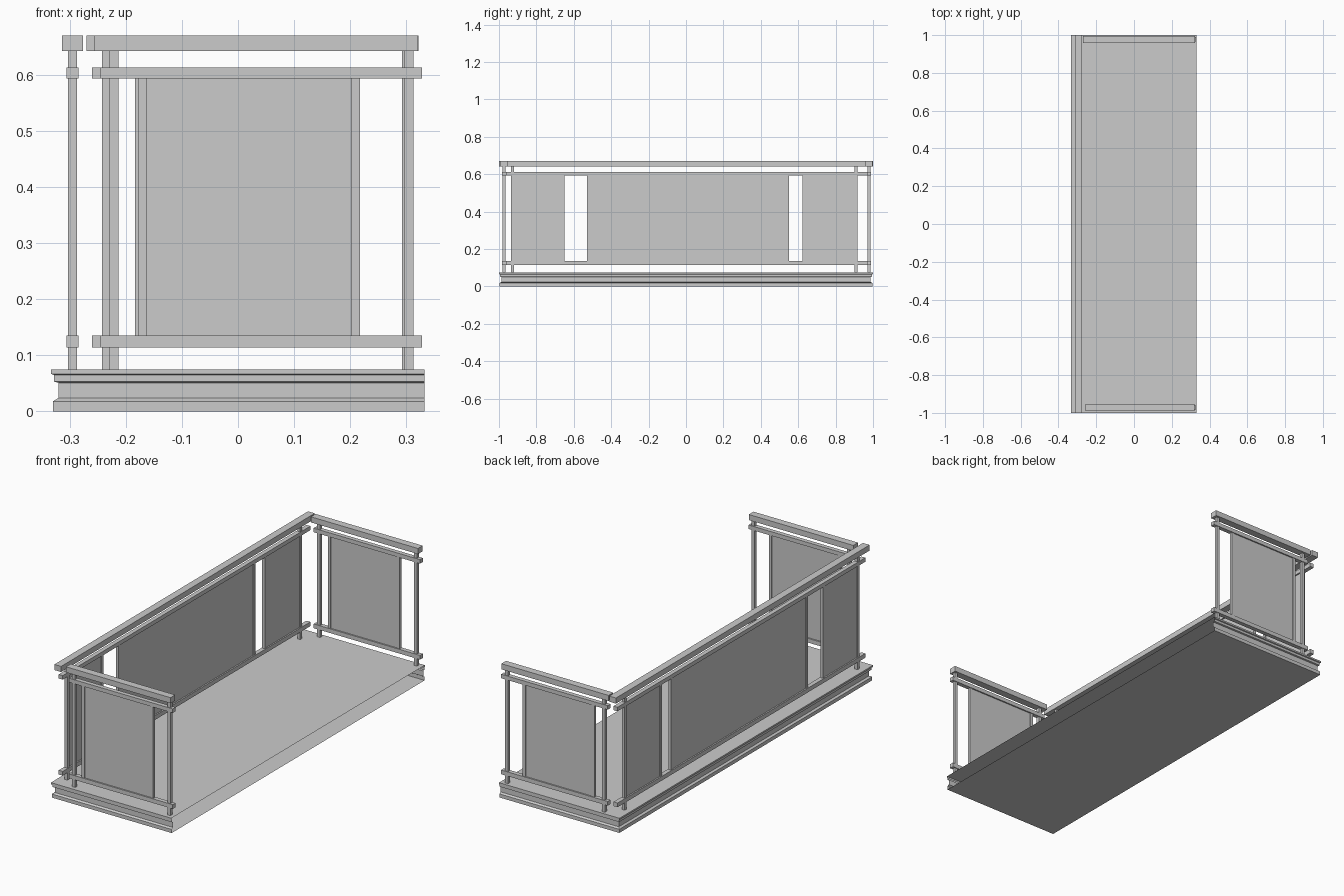
import bpy, bmesh

cube = bpy.data.objects.get("Cube")
if cube:
    bpy.data.objects.remove(cube, do_unlink=True)

# Single pale grey material
grey = bpy.data.materials.new("pale grey")
grey.use_nodes = True
colour = (0.6, 0.6, 0.6, 1)
grey.diffuse_color = colour
grey.node_tree.nodes["Principled BSDF"].inputs["Base Color"].default_value = colour


def finish(name, bm):
    mesh = bpy.data.meshes.new(name)
    bm.to_mesh(mesh)
    bm.free()
    mesh.materials.append(grey)
    obj = bpy.data.objects.new(name, mesh)
    bpy.context.collection.objects.link(obj)
    return obj


def box(name, xs, ys, zs):
    bm = bmesh.new()
    bmesh.ops.create_cube(bm, size=1)
    for v in bm.verts:
        v.co = [r[0] if c < 0 else r[1] for c, r in zip(v.co, (xs, ys, zs))]
    return finish(name, bm)


def around(centre, width):
    return (centre - width / 2, centre + width / 2)


# Deck: moulded edge on three sides, open along the wall side
DECK = 0.075
profile = [(0.003, 0), (0.003, 0.018), (0.013, 0.024), (0.013, 0.051),
           (0.005, 0.053), (0.005, 0.065), (0, 0.067), (0, DECK)]
bm = bmesh.new()
rings = []
for inset, z in profile:
    x, y = 0.333 - inset, 1 - inset
    rings.append([bm.verts.new(p) for p in
                  ((0.332, -y, z), (-x, -y, z), (-x, y, z), (0.332, y, z))])
for low, high in zip(rings, rings[1:]):
    for i in range(3):
        bm.faces.new((low[i + 1], low[i], high[i], high[i + 1]))
bm.faces.new(rings[0])
bm.faces.new(rings[-1][::-1])
bmesh.ops.recalc_face_normals(bm, faces=bm.faces[:])
finish("deck", bm)

# Heights shared by all railings
TOP_RAIL = (0.642, 0.67)
UPPER_RAIL = (0.593, 0.613)
LOWER_RAIL = (0.114, 0.135)
POST = (DECK, TOP_RAIL[0])
PANEL = (LOWER_RAIL[1], UPPER_RAIL[0])


def railing(side, axis, centre, top_span, rail_span, posts, panels):
    """Railing along the given axis; centre is its position across it."""
    def part(name, along, width, zs):
        across = around(centre, width)
        pair = (along, across) if axis == "x" else (across, along)
        box(f"{side}_{name}", *pair, zs)

    part("top_rail", top_span, 0.037, TOP_RAIL)
    part("upper_rail", rail_span, 0.022, UPPER_RAIL)
    part("lower_rail", rail_span, 0.022, LOWER_RAIL)
    for p in posts:
        part("post", around(p, 0.016), 0.016, POST)
    # Thin infill sheets between slim upright bars
    for a, b in panels:
        bar = 0.015
        part("panel", (a + bar, b - bar), 0.008, PANEL)
        part("panel_bar", (a, a + bar), 0.015, PANEL)
        part("panel_bar", (b - bar, b), 0.015, PANEL)


railing("long", "y", -0.295, (-1, 1), (-0.977, 0.977), (-0.928, 0.908),
        ((-0.936, -0.65), (-0.53, 0.55), (0.622, 0.916)))
railing("front", "x", -0.972, (-0.256, 0.321), (-0.246, 0.328),
        (-0.221, 0.305), ((-0.177, 0.217),))
railing("back", "x", 0.978, (-0.27, 0.322), (-0.26, 0.328),
        (-0.234, 0.3), ((-0.184, 0.212),))
